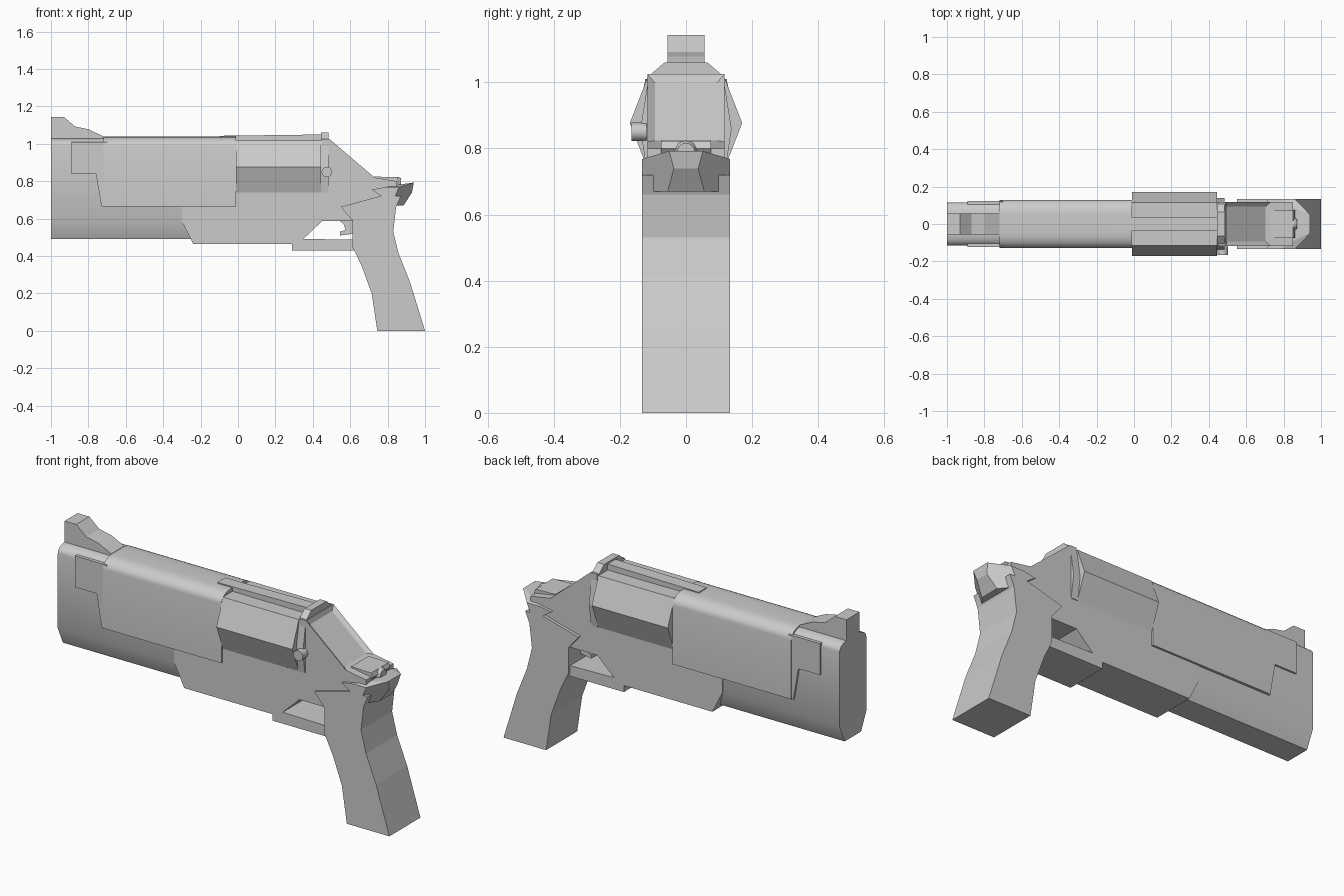
import bpy, bmesh, math
from mathutils import Vector

if "Cube" in bpy.data.objects:
    bpy.data.objects.remove(bpy.data.objects["Cube"])

grey = bpy.data.materials.new("light grey metal")
grey.use_nodes = True
grey.diffuse_color = (0.6, 0.6, 0.6, 1)
grey.node_tree.nodes["Principled BSDF"].inputs["Base Color"].default_value = (0.6, 0.6, 0.6, 1)


def finish(name, bm, smooth=False):
    bmesh.ops.recalc_face_normals(bm, faces=bm.faces)
    mesh = bpy.data.meshes.new(name)
    bm.to_mesh(mesh)
    bm.free()
    mesh.materials.append(grey)
    obj = bpy.data.objects.new(name, mesh)
    bpy.context.collection.objects.link(obj)
    if smooth:
        bpy.ops.object.select_all(action='DESELECT')
        obj.select_set(True)
        bpy.context.view_layer.objects.active = obj
        bpy.ops.object.shade_smooth_by_angle(angle=math.radians(35))
    return obj


def extrude(points, offset):
    bm = bmesh.new()
    face = bm.faces.new([bm.verts.new(p) for p in points])
    new = bmesh.ops.extrude_face_region(bm, geom=[face])["geom"]
    bmesh.ops.translate(bm, vec=offset, verts=[g for g in new if isinstance(g, bmesh.types.BMVert)])
    bmesh.ops.recalc_face_normals(bm, faces=bm.faces)
    return bm


def side_prism(outline, half, mid=0):
    """Side outline in x and z, given thickness across y."""
    return extrude([(x, mid - half, z) for x, z in outline], (0, 2 * half, 0))


def length_prism(half_section, x0, x1):
    """Half section in y and z, mirrored and run along x."""
    ring = half_section + [(-y, z) for y, z in reversed(half_section)]
    return extrude([(x0, y, z) for y, z in ring], (x1 - x0, 0, 0))


def cut(bm, point, normal):
    geom = bm.verts[:] + bm.edges[:] + bm.faces[:]
    cutting = bmesh.ops.bisect_plane(bm, geom=geom, plane_co=point, plane_no=normal, clear_outer=True)
    edges = [g for g in cutting["geom_cut"] if isinstance(g, bmesh.types.BMEdge)]
    bmesh.ops.holes_fill(bm, edges=edges)


def rounded_top(width, side, top, flat):
    arc = [math.radians(a) for a in range(0, 91, 15)]
    return [(flat + (width - flat) * math.cos(a), side + (top - side) * math.sin(a)) for a in arc]


# Barrel and its chamfered underlug
finish("barrel", length_prism([(0.07, 0.49), (0.114, 0.585)] + rounded_top(0.114, 0.99, 1.03, 0.05),
                              -1, -0.01), True)

# Stepped barrel shroud, rounded over the top
shroud = length_prism([(0.128, 0.665)] + rounded_top(0.128, 0.985, 1.038, 0.05), -0.72, -0.01)
finish("barrel_shroud", shroud, True)
finish("shroud_step", side_prism([(-0.89, 0.84), (-0.76, 0.84), (-0.73, 0.665), (-0.7, 0.665),
                                  (-0.7, 1.01), (-0.89, 1.01)], 0.124))

# Frame with trigger guard notch
frame = side_prism([(-0.3, 0.585), (-0.24, 0.465), (0.29, 0.465), (0.29, 0.43), (0.63, 0.43),
                    (0.63, 0.487), (0.35, 0.492), (0.45, 0.587), (0.7, 0.587), (0.82, 0.66),
                    (0.85, 0.775), (0.85, 0.8), (0.73, 0.82), (0.49, 1.025), (0.45, 1.025),
                    (0.45, 0.74), (-0.3, 0.74)], 0.117)
slope = [f for f in frame.faces if f.normal.x > 0.4 and f.normal.z > 0.4 and f.calc_center_median().z > 0.8]
bmesh.ops.inset_individual(frame, faces=slope, thickness=0.033, depth=-0.015)
finish("frame", frame)

# Six sided cylinder
finish("cylinder", length_prism([(0.115, 0.735), (0.17, 0.877), (0.115, 1.018)], -0.01, 0.445))

# Recoil plate behind the cylinder
finish("recoil_plate", length_prism([(0.12, 0.74), (0.138, 0.86), (0.112, 1.02), (0.065, 1.06)],
                                    0.445, 0.485))

# Top strap and front sight
finish("top_strap", side_prism([(-0.1, 1.02), (0.45, 1.015), (0.45, 1.05), (-0.1, 1.043)], 0.034))
finish("front_sight", side_prism([(-1, 1.01), (-0.72, 1.01), (-0.72, 1.04), (-0.8, 1.078), (-0.87, 1.092),
                                  (-0.93, 1.143), (-1, 1.143)], 0.056))

# Grip
finish("grip", side_prism([(0.55, 0.663), (0.765, 0.722), (0.87, 0.72), (0.845, 0.66), (0.83, 0.53),
                           (0.86, 0.41), (0.92, 0.26), (1, 0), (0.745, 0), (0.715, 0.2), (0.66, 0.35),
                           (0.612, 0.45), (0.612, 0.59)], 0.133))

# Grip tang with chamfered rear corners
tang = side_prism([(0.715, 0.755), (0.86, 0.782), (0.94, 0.793), (0.93, 0.74), (0.885, 0.67),
                   (0.84, 0.67), (0.765, 0.722)], 0.133)
for side in (-1, 1):
    cut(tang, Vector((0.87, side * 0.133, 0.79)), Vector((0.083, side * 0.07, -0.035)))
    cut(tang, Vector((0.9, side * 0.133, 0.768)), Vector((0, side * 0.3, 1)))
finish("grip_tang", tang)

# Rear deck and hammer pin
finish("rear_deck", side_prism([(0.71, 0.76), (0.83, 0.76), (0.86, 0.8), (0.85, 0.822), (0.73, 0.825)], 0.075))


def rod(name, radius1, radius2, depth, place, axis):
    bm = bmesh.new()
    bmesh.ops.create_cone(bm, cap_ends=True, segments=16, radius1=radius1, radius2=radius2, depth=depth)
    obj = finish(name, bm, True)
    obj.rotation_euler = Vector(axis).to_track_quat('Z', 'Y').to_euler()
    obj.location = place


rod("hammer_pin", 0.025, 0.034, 0.13, (0.79, 0, 0.79), (1, 0, 0))
rod("hammer_tip", 0.034, 0.026, 0.016, (0.863, 0, 0.79), (1, 0, 0))

# Cylinder release button on one side
rod("release_button", 0.028, 0.028, 0.045, (0.475, -0.142, 0.85), (0, -1, 0))

# Trigger
finish("trigger", side_prism([(0.53, 0.6), (0.62, 0.6), (0.62, 0.52), (0.545, 0.51), (0.545, 0.53),
                              (0.575, 0.54), (0.565, 0.57)], 0.03))
